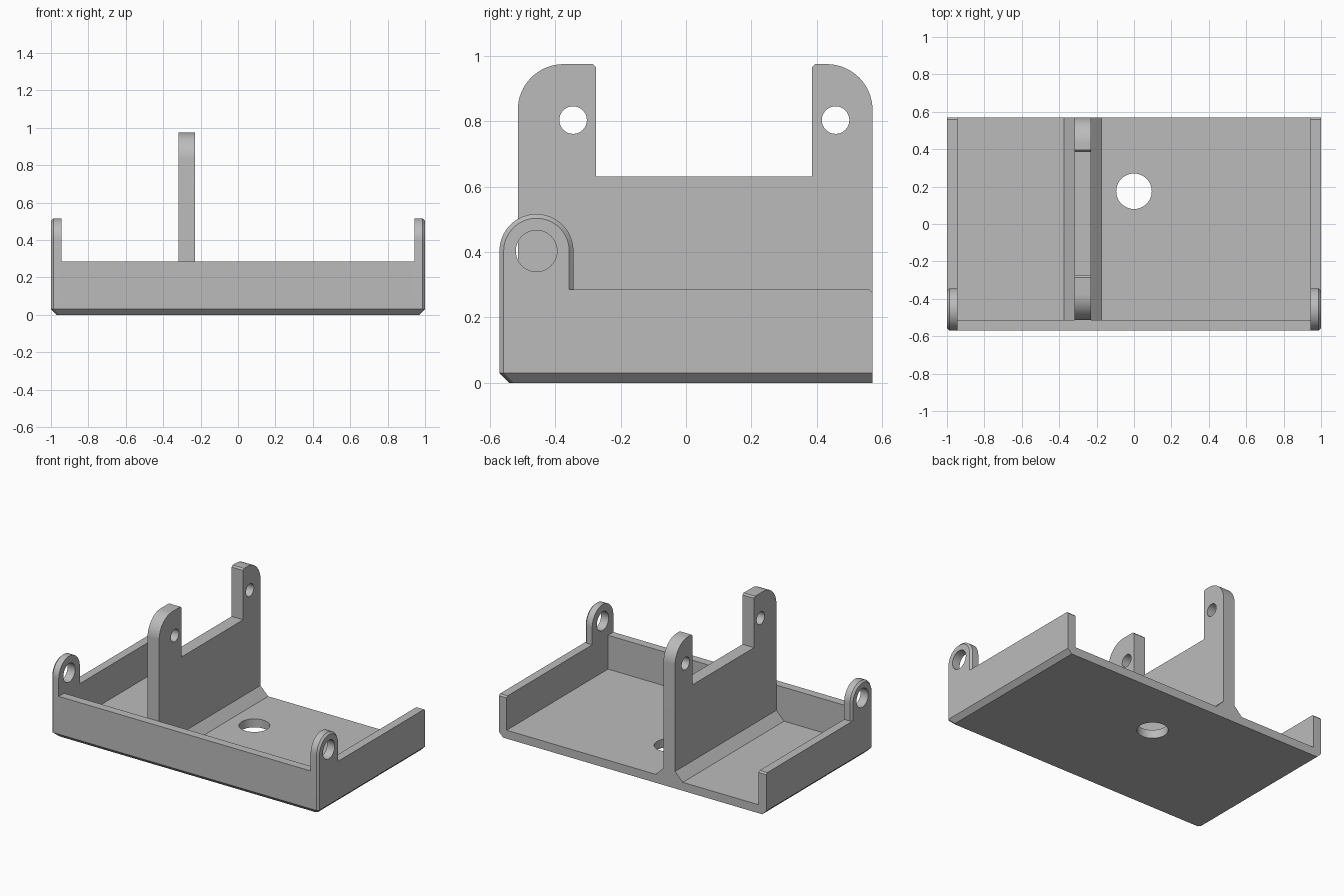
import bpy, bmesh, math
from mathutils import Vector

if "Cube" in bpy.data.objects:
    bpy.data.objects.remove(bpy.data.objects["Cube"])

grey = bpy.data.materials.new("light grey")
grey.diffuse_color = (0.5, 0.5, 0.5, 1)
grey.use_nodes = True
grey.node_tree.nodes["Principled BSDF"].inputs["Base Color"].default_value = grey.diffuse_color

T = 0.057          # wall and floor thickness
HY = 0.57          # half depth
WALL_TOP = 0.286


def loft(name, loops):
    """Closed solid through matching loops of points."""
    bm = bmesh.new()
    rings = [[bm.verts.new(p) for p in loop] for loop in loops]
    n = len(rings[0])
    for a, b in zip(rings, rings[1:]):
        for i in range(n):
            j = (i + 1) % n
            bm.faces.new((a[i], a[j], b[j], b[i]))
    bm.faces.new(rings[0][::-1])
    bm.faces.new(rings[-1])
    bmesh.ops.recalc_face_normals(bm, faces=bm.faces)
    mesh = bpy.data.meshes.new(name)
    bm.to_mesh(mesh)
    bm.free()
    ob = bpy.data.objects.new(name, mesh)
    bpy.context.collection.objects.link(ob)
    mesh.materials.append(grey)
    return ob


def prism_x(name, profile, x0, x1):
    return loft(name, [[(x, y, z) for y, z in profile] for x in (x0, x1)])


def arc(cy, cz, r, a0, a1, n):
    return [(cy + r * math.cos(math.radians(a0 + (a1 - a0) * i / n)),
             cz + r * math.sin(math.radians(a0 + (a1 - a0) * i / n)))
            for i in range(n + 1)]


def drill(ob, centre, radius, axis, length=0.4):
    """Cut a round hole through a part along one axis."""
    bpy.ops.mesh.primitive_cylinder_add(vertices=48, radius=radius, depth=length, location=centre)
    cutter = bpy.context.object
    cutter.rotation_euler = (0, math.pi / 2, 0) if axis == 'X' else (0, 0, 0)
    cutter.hide_render = True
    mod = ob.modifiers.new("hole", 'BOOLEAN')
    mod.operation, mod.solver, mod.object = 'DIFFERENCE', 'EXACT', cutter
    bpy.context.view_layer.update()
    deps = bpy.context.evaluated_depsgraph_get()
    mesh = bpy.data.meshes.new_from_object(ob.evaluated_get(deps))
    ob.modifiers.clear()
    ob.data = mesh
    bpy.data.objects.remove(cutter)


# Floor: bottom bevel on the front and both sides, trimmed front corners
def floor_loop(z, inset):
    x, y, c = 1 - inset, -HY + inset, 0.013
    return [(-x, HY, z), (-x, y + c, z), (-x + c, y, z),
            (x - c, y, z), (x, y + c, z), (x, HY, z)]


floor = loft("floor", [floor_loop(0, 0.03), floor_loop(0.03, 0), floor_loop(T, 0)])
drill(floor, (0, 0.175, 0), 0.095, 'Z')

# Front wall
prism_x("front_wall", [(-HY, T), (-HY + T, T), (-HY + T, WALL_TOP), (-HY, WALL_TOP)],
        -1 + T, 1 - T)

# Side walls with a rounded, outer-bevelled ear at the front
EAR_Y, EAR_Z, EAR_R = -0.457, 0.403, 0.113


def side_profile(inset):
    r = EAR_R - inset
    return ([(HY, T), (HY, WALL_TOP - 0.01), (HY - 0.01, WALL_TOP), (EAR_Y + r, WALL_TOP)]
            + arc(EAR_Y, EAR_Z, r, 0, 180, 32) + [(EAR_Y - r, T)])


for side, s in (("left", -1), ("right", 1)):
    wall = loft(side + "_wall", [[(s * x, y, z) for y, z in side_profile(i)]
                                 for x, i in ((1 - T, 0), (0.987, 0), (1, 0.013))])
    drill(wall, (s, EAR_Y, EAR_Z), 0.063, 'X')

# Upright divider with two rounded lugs
PX0, PX1, PY, TOP, R = -0.317, -0.231, -0.514, 0.974, 0.14
profile = ([(PY, T)] + arc(PY + R, TOP - R, R, 180, 90, 16)
           + [(-0.285, TOP), (-0.275, TOP - 0.01), (-0.275, 0.63),
              (0.385, 0.63), (0.385, TOP - 0.01), (0.395, TOP)]
           + arc(HY - R, TOP - R, R, 90, 0, 16) + [(HY, T)])
divider = prism_x("divider", profile, PX0, PX1)
for y in (-0.345, 0.457):
    drill(divider, (-0.274, y, 0.803), 0.042, 'X')

# Sloped gussets along the foot of the divider
for name, x, s in (("left_gusset", PX0, -1), ("right_gusset", PX1, 1)):
    loft(name, [[(x, y, T), (x + s * 0.058, y, T), (x, y, T + 0.058)] for y in (PY, HY)])

# Smooth the round surfaces, keep the edges crisp
bpy.ops.object.select_all(action='DESELECT')
for ob in bpy.context.scene.objects:
    ob.select_set(True)
    bpy.context.view_layer.objects.active = ob
bpy.ops.object.shade_smooth_by_angle(angle=math.radians(25))
